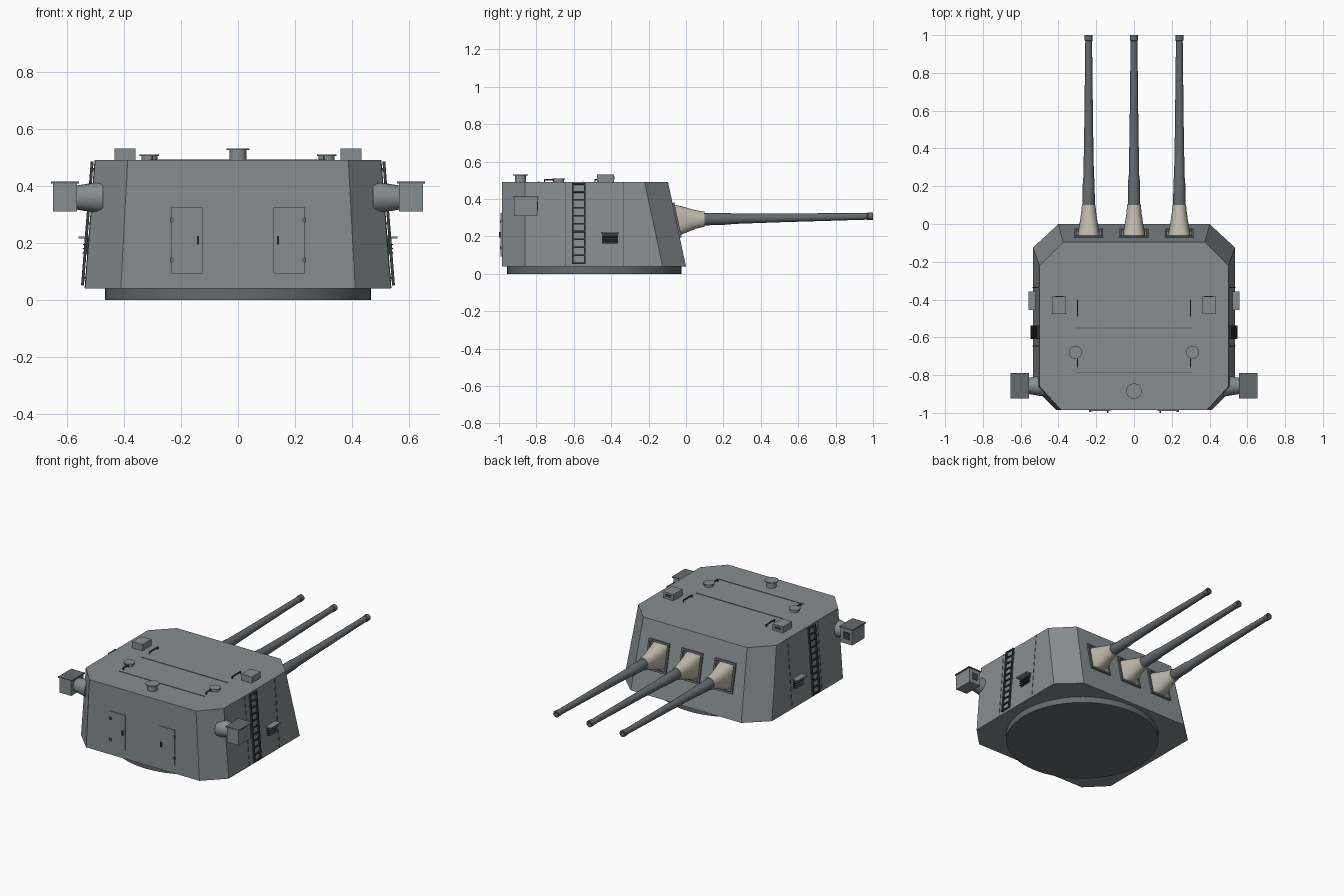
import bpy, bmesh, math
from mathutils import Matrix, Vector, Euler

if "Cube" in bpy.data.objects:
    bpy.data.objects.remove(bpy.data.objects["Cube"])


def material(name, col):
    m = bpy.data.materials.new(name)
    m.diffuse_color = (*col, 1)
    m.use_nodes = True
    m.node_tree.nodes["Principled BSDF"].inputs["Base Color"].default_value = m.diffuse_color
    return m


GREY = material("hull_grey", (0.24, 0.27, 0.28))
STEEL = material("barrel_steel", (0.13, 0.145, 0.155))
CANVAS = material("canvas", (0.52, 0.49, 0.40))
DARK = material("dark_metal", (0.045, 0.05, 0.053))
SLOPE_SIDE = math.atan(0.035 / 0.45)
SLOPE_FRONT = math.atan(0.096 / 0.45)


def finish(name, bm, mat, smooth=False):
    bmesh.ops.recalc_face_normals(bm, faces=bm.faces)
    me = bpy.data.meshes.new(name)
    bm.to_mesh(me)
    bm.free()
    ob = bpy.data.objects.new(name, me)
    bpy.context.collection.objects.link(ob)
    me.materials.append(mat)
    if smooth:
        bpy.ops.object.select_all(action='DESELECT')
        ob.select_set(True)
        bpy.context.view_layer.objects.active = ob
        bpy.ops.object.shade_smooth_by_angle(angle=math.radians(35))
    return ob


def add_box(bm, c, s, rot=(0, 0, 0), off=(0, 0, 0)):
    """Box at c, turned by rot, shifted by off in its own turned frame."""
    m = (Matrix.Translation(c) @ Euler(rot).to_matrix().to_4x4()
         @ Matrix.Translation(off) @ Matrix.Diagonal((*s, 1)))
    bmesh.ops.create_cube(bm, size=1, matrix=m)


def add_cyl(bm, c, r1, r2, h, n=32, rot=(0, 0, 0)):
    m = Matrix.Translation(c) @ Euler(rot).to_matrix().to_4x4()
    bmesh.ops.create_cone(bm, cap_ends=True, segments=n, radius1=r1, radius2=r2, depth=h, matrix=m)


def loft(bm, rings):
    loops = [[bm.verts.new(p) for p in r] for r in rings]
    n = len(loops[0])
    for a, b in zip(loops, loops[1:]):
        for i in range(n):
            j = (i + 1) % n
            bm.faces.new((a[i], a[j], b[j], b[i]))
    bm.faces.new(loops[0])
    bm.faces.new(loops[-1])


def side_x(z):
    return 0.535 - 0.035 * (z - 0.04) / 0.45


# Base ring
bm = bmesh.new()
add_cyl(bm, (0, -0.491, 0.021), 0.466, 0.466, 0.042, 64)
finish("base_ring", bm, STEEL, True)


# Gunhouse: chamfered plan, sloped front and sides
def plan(z, xe, xc, yf):
    half = [(xc, yf), (xe, yf - 0.125), (xe, -0.86), (xc + 0.01, -0.985)]
    return [Vector((x, y, z)) for x, y in half] + [Vector((-x, y, z)) for x, y in reversed(half)]


bm = bmesh.new()
loft(bm, [plan(0.04, 0.535, 0.40, 0.0), plan(0.49, 0.50, 0.376, -0.096)])
house = finish("gunhouse", bm, GREY)

# Gun port recesses and frames
PORT_Z = 0.286
PORT_Y = -0.096 * (PORT_Z - 0.04) / 0.45
GUNS = (-0.24, 0, 0.24)
tilt = (SLOPE_FRONT, 0, 0)
bm = bmesh.new()
for x in GUNS:
    add_box(bm, (x, PORT_Y, PORT_Z), (0.13, 0.08, 0.172), tilt)
cutter = finish("port_cutter", bm, DARK)
cutter.hide_render = True
cutter.hide_viewport = True
cutter.display_type = 'WIRE'
mod = house.modifiers.new("ports", 'BOOLEAN')
mod.object = cutter
mod.solver = 'EXACT'

bm = bmesh.new()
for x in GUNS:
    for s in (-1, 1):
        add_box(bm, (x, PORT_Y, PORT_Z), (0.012, 0.016, 0.19), tilt, (s * 0.070, 0.002, 0))
        add_box(bm, (x, PORT_Y, PORT_Z), (0.128, 0.016, 0.012), tilt, (0, 0.002, s * 0.089))
finish("port_frames", bm, STEEL)


# Canvas gun covers and barrels
def gun_z(y):
    return 0.292 + 0.018 * (y - 0.1)


def oval(x, y, hw, hh, shear=0.0, power=1.0, n=32):
    pts = []
    for i in range(n):
        t = 2 * math.pi * i / n
        c, s = math.cos(t), math.sin(t)
        dx = hw * math.copysign(abs(c) ** power, c)
        dz = hh * math.copysign(abs(s) ** power, s)
        pts.append(Vector((x + dx, y - shear * dz, gun_z(y) + dz)))
    return pts


bags, barrels, bores = bmesh.new(), bmesh.new(), bmesh.new()
for x in GUNS:
    loft(bags, [oval(x, -0.08, 0.060, 0.085, 0.21, 0.6), oval(x, -0.045, 0.057, 0.081, 0.21, 0.65),
                oval(x, 0.0, 0.049, 0.067, 0.12, 0.8), oval(x, 0.05, 0.041, 0.050, 0.04, 0.95),
                oval(x, 0.10, 0.036, 0.040)])
    prof = [(0.05, 0.034), (0.235, 0.031), (0.245, 0.028), (0.50, 0.0235), (0.968, 0.018),
            (0.972, 0.021), (1.0, 0.021), (1.0, 0.012), (0.94, 0.012)]
    loft(barrels, [oval(x, y, r, r) for y, r in prof])
    loft(bores, [oval(x, y, 0.0118, 0.0118) for y in (0.941, 0.945)])
finish("gun_covers", bags, CANVAS, True)
finish("gun_barrels", barrels, STEEL, True)
finish("bore_plugs", bores, DARK)

# Rangefinder arms, heads, lids and windows
arms, heads, lids, glass = (bmesh.new() for _ in range(4))
for s in (-1, 1):
    add_cyl(arms, (s * 0.519, -0.857, 0.359), 0.057, 0.042, 0.094, 24, (0, s * math.pi / 2, 0))
    add_box(heads, (s * 0.606, -0.857, 0.359), (0.084, 0.126, 0.098))
    add_box(lids, (s * 0.606, -0.857, 0.411), (0.098, 0.136, 0.007))
    add_box(glass, (s * 0.606, -0.793, 0.362), (0.046, 0.006, 0.046))
finish("rangefinder_arms", arms, GREY, True)
finish("rangefinder_heads", heads, GREY)
finish("rangefinder_lids", lids, STEEL)
finish("rangefinder_windows", glass, DARK)

# Roof: rear periscope, sight boxes, hatches
bm = bmesh.new()
add_cyl(bm, (0, -0.885, 0.507), 0.030, 0.030, 0.038)
add_cyl(bm, (0, -0.885, 0.5285), 0.041, 0.041, 0.006)
finish("roof_periscope", bm, GREY, True)

boxes, slits, hatches, rails = (bmesh.new() for _ in range(4))
for s in (-1, 1):
    add_box(boxes, (s * 0.396, -0.43, 0.509), (0.074, 0.092, 0.044))
    add_box(slits, (s * 0.396, -0.384, 0.512), (0.046, 0.004, 0.016))
    add_cyl(hatches, (s * 0.31, -0.68, 0.497), 0.028, 0.028, 0.018)
    add_cyl(hatches, (s * 0.31, -0.68, 0.507), 0.034, 0.034, 0.006)
    # Roof grab handles
    for y0, y1 in ((-0.49, -0.40), (-0.76, -0.705)):
        add_box(rails, (s * 0.30, (y0 + y1) / 2, 0.503), (0.006, y1 - y0, 0.006))
        for y in (y0 + 0.003, y1 - 0.003):
            add_box(rails, (s * 0.30, y, 0.496), (0.006, 0.006, 0.016))
finish("sight_boxes", boxes, GREY)
finish("sight_slits", slits, DARK)
finish("roof_hatches", hatches, GREY, True)
finish("roof_handles", rails, DARK)

# Roof and side seams
bm = bmesh.new()
for y in (-0.55, -0.787):
    add_box(bm, (0, y, 0.49), (0.62, 0.006, 0.005))
for s in (-1, 1):
    for y in (-0.335, -0.645):
        add_box(bm, (s * side_x(0.265), y, 0.265), (0.004, 0.005, 0.448), (0, -s * SLOPE_SIDE, 0))
finish("plate_seams", bm, STEEL)

# Side ladders
bm = bmesh.new()
for s in (-1, 1):
    rot = (0, -s * SLOPE_SIDE, 0)
    c = (s * side_x(0.268), -0.573, 0.268)
    for y in (-0.032, 0.032):
        add_box(bm, c, (0.010, 0.009, 0.435), rot, (s * 0.010, y, 0))
        for z in (-0.19, 0, 0.19):
            add_box(bm, c, (0.012, 0.008, 0.008), rot, (s * 0.002, y, z))
    for i in range(11):
        add_box(bm, c, (0.008, 0.06, 0.008), rot, (s * 0.010, 0, -0.212 + i * 0.0424))
finish("side_ladders", bm, DARK)

# Side vents: hood above louvres
hoods, louvres = bmesh.new(), bmesh.new()
for s in (-1, 1):
    add_box(hoods, (s * 0.539, -0.406, 0.219), (0.040, 0.098, 0.008))
    add_box(louvres, (s * side_x(0.19), -0.406, 0.189), (0.010, 0.084, 0.056), (0, -s * SLOPE_SIDE, 0))
    for z in (0.168, 0.183, 0.198):
        add_box(louvres, (s * (side_x(z) + 0.009), -0.406, z), (0.022, 0.08, 0.004), (0, s * 0.35, 0))
finish("vent_hoods", hoods, GREY)
finish("vent_louvres", louvres, DARK)

# Rear doors with hinges and handles
doors, hinges, handles = (bmesh.new() for _ in range(3))
for s in (-1, 1):
    add_box(doors, (s * 0.179, -0.986, 0.21), (0.109, 0.010, 0.232))
    for z in (0.14, 0.28):
        add_box(hinges, (s * 0.231, -0.989, z), (0.014, 0.012, 0.018))
    add_box(handles, (s * 0.14, -0.994, 0.21), (0.008, 0.012, 0.030))
finish("rear_doors", doors, GREY)
finish("door_hinges", hinges, STEEL)
finish("door_handles", handles, DARK)
